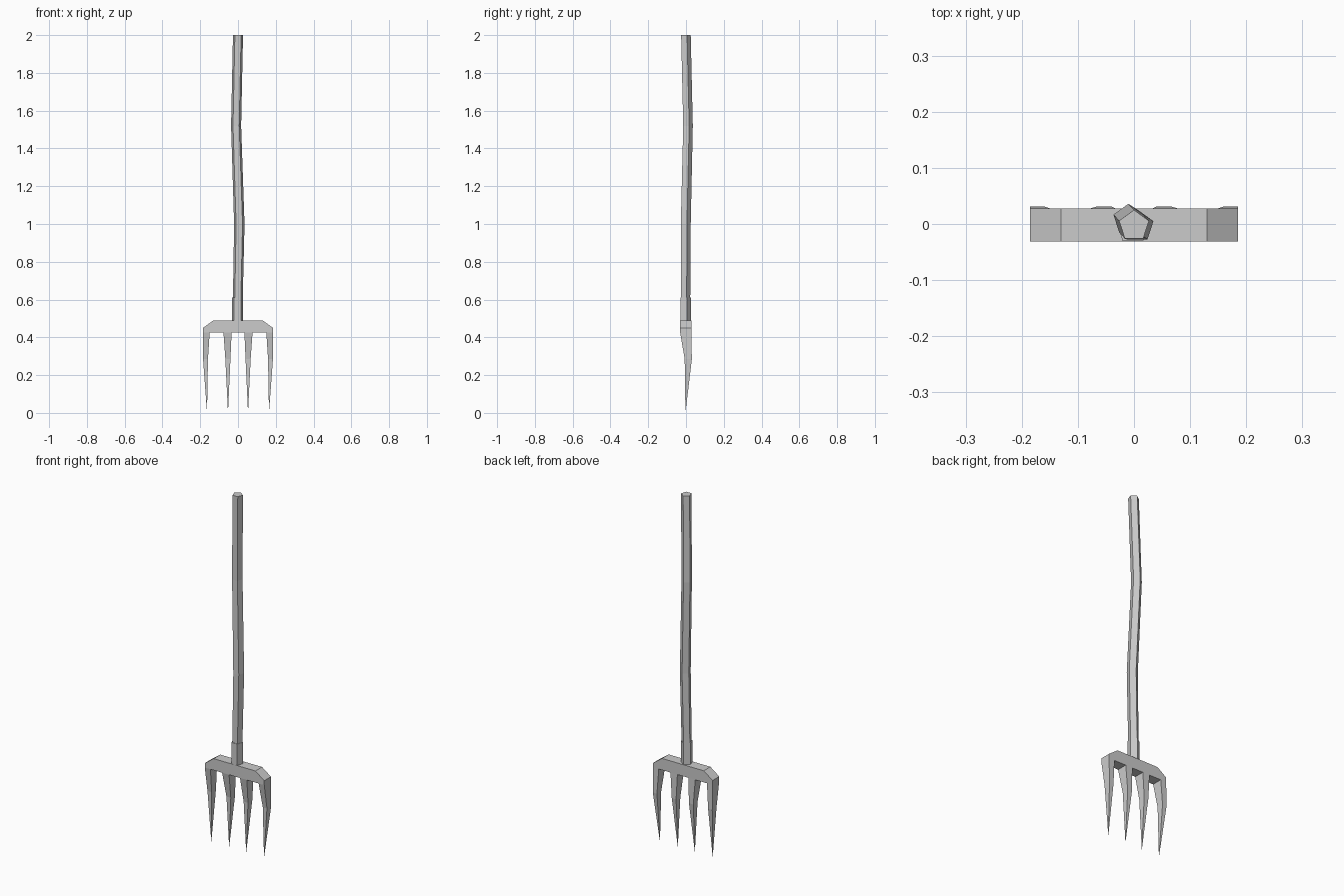
import bpy, bmesh, math

if "Cube" in bpy.data.objects:
    bpy.data.objects.remove(bpy.data.objects["Cube"])


def finish(bm, name):
    bmesh.ops.recalc_face_normals(bm, faces=bm.faces)
    mesh = bpy.data.meshes.new(name)
    bm.to_mesh(mesh)
    bm.free()
    obj = bpy.data.objects.new(name, mesh)
    bpy.context.collection.objects.link(obj)
    return obj


def pentagon_rod(name, stations):
    """Loft five-sided rings through (x, y, z, radius) stations."""
    bm = bmesh.new()
    rings = []
    for x, y, z, r in stations:
        angles = [math.pi / 2 + i * math.tau / 5 for i in range(5)]
        rings.append([bm.verts.new((x + r * math.cos(a), y + r * math.sin(a), z))
                      for a in angles])
    for a, b in zip(rings, rings[1:]):
        for i in range(5):
            j = (i + 1) % 5
            bm.faces.new((a[i], a[j], b[j], b[i]))
    bm.faces.new(rings[0])
    bm.faces.new(rings[-1])
    return finish(bm, name)


# Slightly crooked wooden handle
pentagon_rod("handle", [(-0.002, -0.005, 0.55, 0.027), (0.007, -0.004, 1.0, 0.029),
                        (-0.010, 0.008, 1.52, 0.028), (0, -0.003, 2.0, 0.028)])

# Socket joining handle to head
pentagon_rod("socket", [(-0.002, -0.005, 0.47, 0.031), (-0.002, -0.005, 0.61, 0.031)])

# Fork head: chamfered crossbar whose bottom faces are extruded into tines
Y_FRONT, Y_BACK, Z_BOTTOM = -0.031, 0.028, 0.425
right = [(0.034, Z_BOTTOM), (0.077, Z_BOTTOM), (0.15, Z_BOTTOM),
         (0.185, Z_BOTTOM), (0.185, 0.45), (0.13, 0.49)]
outline = right + [(-x, z) for x, z in reversed(right)]
bm = bmesh.new()
front = [bm.verts.new((x, Y_FRONT, z)) for x, z in outline]
back = [bm.verts.new((x, Y_BACK, z)) for x, z in outline]
bm.faces.new(front)
bm.faces.new(back)
bottoms = []
for i in range(len(outline)):
    j = (i + 1) % len(outline)
    f = bm.faces.new((front[i], front[j], back[j], back[i]))
    c = f.calc_center_median()
    if c.z < Z_BOTTOM + 0.001 and (0.034 < abs(c.x) < 0.077 or abs(c.x) > 0.15):
        bottoms.append(f)


def extrude_to(face, x0, x1, y0, y1, z):
    c = face.calc_center_median()
    new = bmesh.ops.extrude_discrete_faces(bm, faces=[face])["faces"][0]
    for v in new.verts:
        v.co = (x0 if v.co.x < c.x else x1, y0 if v.co.y < c.y else y1, z)
    return new


# Tines: knee section, then a sharp point
for f in bottoms:
    cx = f.calc_center_median().x
    side = 1 if cx > 0 else -1
    inner, outer, tip = (0.159, 0.185, 0.164) if abs(cx) > 0.1 else (0.040, 0.067, 0.053)
    xs = sorted((side * inner, side * outer))
    knee = extrude_to(f, xs[0], xs[1], -0.007, 0.031, 0.285)
    point = extrude_to(knee, side * tip - 0.001, side * tip + 0.001, -0.004, -0.002, 0.0)
    bmesh.ops.pointmerge(bm, verts=point.verts[:], merge_co=(side * tip, -0.003, 0.0))
finish(bm, "fork_head")
